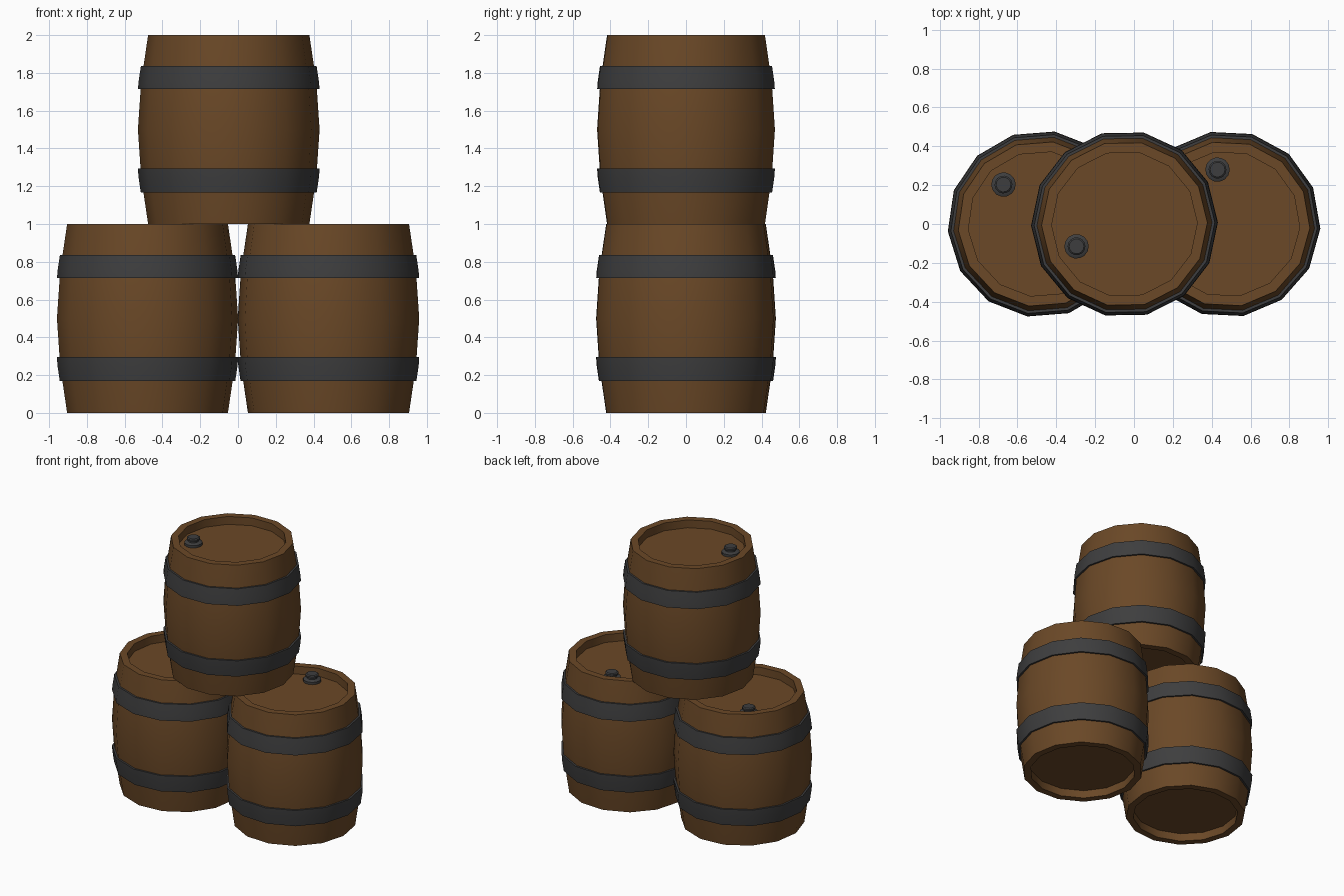
import bpy, bmesh, math

if "Cube" in bpy.data.objects:
    bpy.data.objects.remove(bpy.data.objects["Cube"])

SIDES = 14


def material(name, rgb):
    m = bpy.data.materials.new(name)
    m.diffuse_color = (*rgb, 1)
    m.use_nodes = True
    m.node_tree.nodes["Principled BSDF"].inputs["Base Color"].default_value = m.diffuse_color
    return m


WOOD = material("brown_wood", (0.145, 0.065, 0.02))
IRON = material("dark_iron", (0.048, 0.048, 0.049))


def lathe(name, profile, sides, loc, turn, mat, closed=False):
    """Revolve (radius, height) points around z; open profiles get end caps."""
    bm = bmesh.new()
    rings = []
    for r, z in profile:
        rings.append([bm.verts.new((r * math.cos(2 * math.pi * k / sides),
                                    r * math.sin(2 * math.pi * k / sides), z))
                      for k in range(sides)])
    pairs = list(zip(rings, rings[1:]))
    if closed:
        pairs.append((rings[-1], rings[0]))
    else:
        bm.faces.new(rings[0])
        bm.faces.new(rings[-1])
    for a, b in pairs:
        for k in range(sides):
            n = (k + 1) % sides
            bm.faces.new((a[k], a[n], b[n], b[k]))
    bmesh.ops.recalc_face_normals(bm, faces=bm.faces)
    me = bpy.data.meshes.new(name)
    bm.to_mesh(me)
    bm.free()
    me.materials.append(mat)
    ob = bpy.data.objects.new(name, me)
    ob.location = loc
    ob.rotation_euler.z = math.radians(turn)
    bpy.context.collection.objects.link(ob)
    bpy.ops.object.select_all(action='DESELECT')
    ob.select_set(True)
    bpy.context.view_layer.objects.active = ob
    bpy.ops.object.shade_smooth_by_angle(angle=math.radians(32))
    return ob


# Bulging stave outline, mirrored about mid height
SHELL = [(0.427, 0), (0.464, 0.25), (0.481, 0.5), (0.464, 0.75), (0.427, 1)]
LIP, DEPTH = 0.375, 0.06


def wood_radius(z):
    for (r0, z0), (r1, z1) in zip(SHELL, SHELL[1:]):
        if z0 <= z <= z1:
            return r0 + (r1 - r0) * (z - z0) / (z1 - z0)


def barrel(name, x, z, turn, bung_x, bung_y):
    base = (x, 0, z)
    # Staves with recessed heads at both ends
    body = [(LIP, DEPTH), (LIP, 0)] + SHELL + [(LIP, 1), (LIP, 1 - DEPTH)]
    lathe(name + "_staves", body, SIDES, base, turn, WOOD)
    # Two iron hoops following the bulge
    for part, heights in (("lower", (0.168, 0.25, 0.295)),
                          ("upper", (0.715, 0.75, 0.837))):
        outer = [(wood_radius(h) + 0.014, h) for h in heights]
        inner = [(wood_radius(h) - 0.004, h) for h in reversed(heights)]
        lathe(f"{name}_{part}_hoop", outer + inner, SIDES, base, turn, IRON, True)
    # Stepped bung on the head
    bung = [(0.063, -0.005), (0.063, 0.018), (0.052, 0.024), (0.036, 0.026),
            (0.036, 0.036), (0.046, 0.040), (0.046, 0.052), (0.038, 0.058)]
    lathe(name + "_bung", bung, 14,
          (bung_x, bung_y, z + 1 - DEPTH), turn, IRON)


barrel("left_barrel", -0.479, 0, 4.5, -0.672, 0.203)
barrel("right_barrel", 0.479, 0, -2.8, 0.43, 0.28)
barrel("top_barrel", -0.049, 1, 1.0, -0.296, -0.115)
